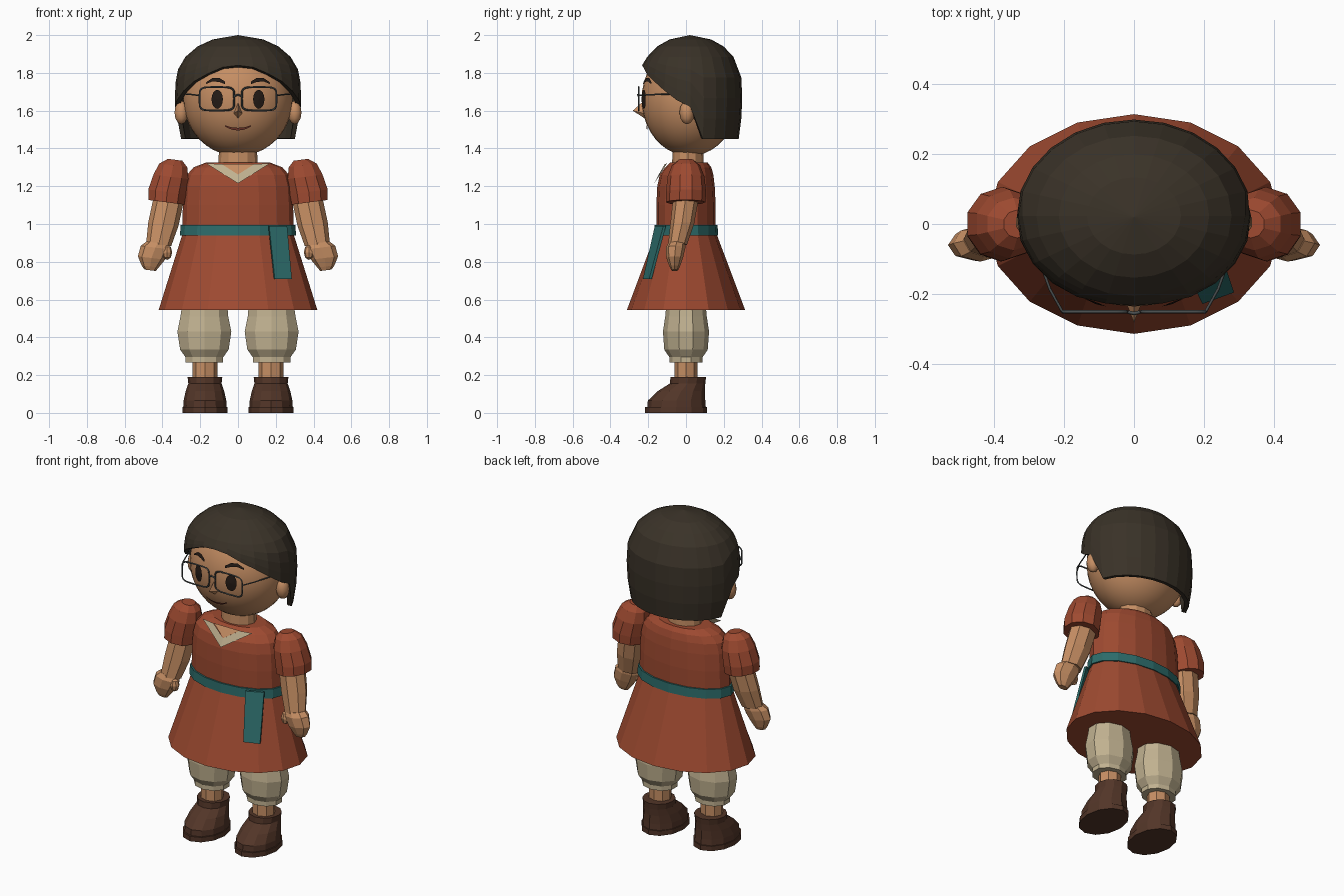
import bpy, bmesh, math
from mathutils import Vector

if "Cube" in bpy.data.objects:
    bpy.data.objects.remove(bpy.data.objects["Cube"])


def material(name, *rgb):
    m = bpy.data.materials.new(name)
    m.diffuse_color = (*rgb, 1)
    m.use_nodes = True
    m.node_tree.nodes["Principled BSDF"].inputs["Base Color"].default_value = m.diffuse_color
    return m


SKIN = material("skin", .56, .27, .125)
HAIR = material("dark_hair", .042, .032, .021)
RED = material("rust_cloth", .34, .068, .030)
TEAL = material("teal_cloth", .026, .150, .145)
CREAM = material("cream_cloth", .53, .44, .28)
BROWN = material("brown_leather", .085, .036, .021)
WIRE = material("grey_wire", .07, .08, .08)
DARK = material("eye_dark", .018, .011, .008)
LIP = material("lip", .25, .055, .035)


def make(name, verts, faces, mat, recalc=True, smooth=False):
    me = bpy.data.meshes.new(name)
    me.from_pydata(verts, [], faces)
    if recalc:
        bm = bmesh.new()
        bm.from_mesh(me)
        bmesh.ops.recalc_face_normals(bm, faces=bm.faces)
        bm.to_mesh(me)
        bm.free()
    me.materials.append(mat)
    ob = bpy.data.objects.new(name, me)
    bpy.context.collection.objects.link(ob)
    if smooth:
        bpy.ops.object.select_all(action='DESELECT')
        ob.select_set(True)
        bpy.context.view_layer.objects.active = ob
        bpy.ops.object.shade_smooth_by_angle(angle=math.radians(40))
    return ob


def loft(name, rings, n, mat, side=1, tilt=0, smooth=False):
    """Closed stack of elliptical rings (cx, cy, z, rx, ry)."""
    v, f = [], []
    for cx, cy, z, rx, ry in rings:
        for i in range(n):
            a = math.tau * i / n
            dx = rx * math.sin(a)
            v.append((side * (cx + dx), cy - ry * math.cos(a), z + tilt * dx))
    for r in range(len(rings) - 1):
        for i in range(n):
            j = (i + 1) % n
            f.append((r * n + i, r * n + j, r * n + n + j, r * n + n + i))
    f += [tuple(range(n)), tuple(range(len(v) - n, len(v)))]
    return make(name, v, f, mat, smooth=smooth)


def ball(name, c, r, mat, seg=12, rows=8, smooth=True):
    rings = []
    for k in range(rows + 1):
        t = math.pi * (k / rows - .5)
        w = max(math.cos(t), .02)
        rings.append((c[0], c[1], c[2] + r[2] * math.sin(t), r[0] * w, r[1] * w))
    return loft(name, rings, seg, mat, smooth=smooth)


# Head, neck and ears
HC, HR = (0, .02, 1.66), (.29, .255, .30)
ball("head", HC, HR, SKIN, 32, 20)
loft("neck", [(0, .01, 1.28, .105, .085), (0, .01, 1.42, .1, .08)], 12, SKIN)


def on_face(x, z, lift=.01):
    k = 1 - (x / HR[0]) ** 2 - ((z - HC[2]) / HR[2]) ** 2
    return (x, HC[1] - HR[1] * math.sqrt(max(k, 0)) - lift, z)


def face_strip(name, pts, mat):
    """Ribbon on the face from (x, z, half height) points."""
    v = [on_face(x, z + s * h) for x, z, h in pts for s in (-1, 1)]
    f = [(2 * i, 2 * i + 2, 2 * i + 3, 2 * i + 1) for i in range(len(pts) - 1)]
    make(name, v, f, mat, recalc=False)


def wire(name, pts, closed=False, r=.005):
    cu = bpy.data.curves.new(name, 'CURVE')
    cu.dimensions = '3D'
    cu.bevel_depth = r
    cu.bevel_resolution = 0
    sp = cu.splines.new('POLY')
    sp.points.add(len(pts) - 1)
    for p, q in zip(sp.points, pts):
        p.co = (*q, 1)
    sp.use_cyclic_u = closed
    cu.materials.append(WIRE)
    ob = bpy.data.objects.new(name, cu)
    bpy.context.collection.objects.link(ob)
    bpy.ops.object.select_all(action='DESELECT')
    ob.select_set(True)
    bpy.context.view_layer.objects.active = ob
    bpy.ops.object.convert(target='MESH')


for s, tag in ((1, "left"), (-1, "right")):
    ball("ear_" + tag, (s * .30, .005, 1.59), (.038, .04, .062), SKIN, 10, 6)
    # Eyes and brows
    ring = [on_face(s * .11 + .03 * math.cos(math.tau * i / 16),
                    1.66 + .05 * math.sin(math.tau * i / 16)) for i in range(16)]
    make("eye_" + tag, ring + [on_face(s * .11, 1.66, .012)],
         [(i, (i + 1) % 16, 16) for i in range(16)], DARK, recalc=False)
    brow = [(.07, 1.748, .007), (.10, 1.763, .011), (.135, 1.764, .009), (.17, 1.745, .004)]
    face_strip("brow_" + tag, sorted((s * x, z, h) for x, z, h in brow), DARK)
    # Glasses lens frames and temples
    rim = []
    for i in range(20):
        c, d = math.cos(math.tau * i / 20), math.sin(math.tau * i / 20)
        rim.append((s * .112 + .092 * math.copysign(abs(c) ** .4, c), -.25,
                    1.663 + .062 * math.copysign(abs(d) ** .4, d)))
    wire("glasses_rim_" + tag, rim, True)
    wire("glasses_temple_" + tag, [(s * .204, -.25, 1.68), (s * .24, -.185, 1.685),
                                   (s * .30, -.02, 1.69)], r=.004)
wire("glasses_bridge", [(-.022, -.25, 1.675), (0, -.255, 1.685), (.022, -.25, 1.675)])
face_strip("mouth", [(-.07, 1.52, .003), (-.035, 1.506, .006), (0, 1.502, .007),
                     (.035, 1.506, .006), (.07, 1.52, .003)], LIP)
make("nose", [(-.024, -.22, 1.585), (.024, -.22, 1.585), (0, -.225, 1.65),
              (0, -.282, 1.60), (0, -.22, 1.56)],
     [(0, 3, 2), (3, 1, 2), (0, 4, 3), (4, 1, 3), (0, 2, 1), (0, 1, 4)], SKIN)

# Bobbed hair: shell whose lower edge changes around the head
EDGE = [1.84, 1.83, 1.795, 1.755, 1.705, 1.655, 1.62, 1.45]
PROFILE = [(1.45, .93), (1.55, .98), (1.66, 1), (1.78, .98), (1.84, .93), (1.885, .83)]


def hair_scale(z):
    for (a, p), (b, q) in zip(PROFILE, PROFILE[1:]):
        if z <= b:
            return p + (q - p) * (z - a) / (b - a)
    return PROFILE[-1][1]


N = 24
hv, hf = [(0, .02, 2.0)], []
for row in range(7):
    for i in range(N):
        a = math.tau * i / N
        low = EDGE[min(i, N - i, 7)]
        if row < 3:
            z, k = [(1.977, .40), (1.94, .64), (1.885, .83)][row]
        else:
            z = 1.885 + (low - 1.885) * (row - 2) / 4
            k = hair_scale(z)
        hv.append((.335 * k * math.sin(a), .023 - .275 * k * math.cos(a), z))
for i in range(N):
    j = (i + 1) % N
    hf.append((0, 1 + i, 1 + j))
    for r in range(6):
        u = 1 + r * N
        hf.append((u + i, u + N + i, u + N + j, u + j))
hair = make("hair", hv, hf, HAIR, recalc=False)
mod = hair.modifiers.new("thickness", 'SOLIDIFY')
mod.thickness, mod.offset = .025, -1

# Dress and belt
loft("bodice", [(0, 0, .95, .295, .157), (0, 0, 1.1, .292, .157), (0, 0, 1.2, .285, .152),
                (0, .003, 1.26, .27, .142), (0, .012, 1.30, .235, .122),
                (0, .015, 1.325, .17, .10)], 16, RED)
loft("skirt", [(0, 0, .545, .42, .313), (0, 0, .96, .29, .157)], 16, RED)
loft("belt", [(0, 0, .94, .307, .17), (0, 0, .995, .304, .167)], 16, TEAL)
tail = [(.165, -.165, .99), (.26, -.12, .99), (.285, -.195, .71), (.195, -.228, .71)]
make("belt_tail", tail + [(x - .005, y + .014, z) for x, y, z in tail],
     [(0, 1, 2, 3), (4, 5, 6, 7)] + [(i, (i + 1) % 4, 4 + (i + 1) % 4, 4 + i)
                                     for i in range(4)], TEAL)


# V collar with the skin inside it
def chest(x, z, lift=0):
    return (x, -(.165 - .5 * (z - 1.22)) * math.sqrt(1 - (x / .35) ** 2) - lift, z)


make("collar", [chest(*p) for p in ((-.168, 1.32), (0, 1.215), (.168, 1.32),
                                    (-.088, 1.318), (0, 1.262), (.088, 1.318))],
     [(0, 1, 4, 3), (1, 2, 5, 4)], CREAM, recalc=False)
make("neckline_skin", [chest(*p, -.003) for p in ((-.088, 1.318), (0, 1.262), (.088, 1.318))],
     [(0, 1, 2)], SKIN, recalc=False)

# Limbs
for s, tag in ((1, "left"), (-1, "right")):
    loft("sleeve_" + tag, [(.38, -.002, 1.115, .10, .105), (.375, 0, 1.17, .105, .106),
                           (.355, 0, 1.25, .097, .098), (.343, 0, 1.31, .078, .075),
                           (.333, 0, 1.34, .04, .04)], 10, RED, s, tilt=.13)
    loft("arm_" + tag, [(.365, 0, 1.14, .08, .068), (.395, -.02, 1.0, .08, .063),
                        (.42, -.045, .89, .066, .05)], 8, SKIN, s, tilt=.12)
    loft("hand_" + tag, [(.425, -.048, .90, .06, .045), (.437, -.055, .875, .078, .052),
                         (.458, -.06, .82, .072, .044), (.465, -.06, .775, .045, .028),
                         (.465, -.06, .755, .03, .018)], 8, SKIN, s, tilt=.12)
    ball("thumb_" + tag, (s * .375, -.075, .85), (.027, .025, .04), SKIN, 8, 4, False)
    loft("trousers_" + tag, [(.175, 0, .62, .12, .10), (.178, 0, .51, .133, .11),
                             (.178, 0, .43, .15, .122), (.178, 0, .335, .135, .115),
                             (.178, 0, .295, .105, .088), (.178, 0, .268, .105, .088)],
         10, CREAM, s)
    loft("ankle_" + tag, [(.175, 0, .15, .066, .06), (.175, 0, .29, .066, .06)], 8, SKIN, s)
    loft("shoe_" + tag, [(.175, -.05, .03, .115, .155), (.175, -.05, .065, .113, .152),
                         (.175, -.025, .115, .102, .125), (.175, .008, .155, .088, .094),
                         (.175, .012, .19, .092, .094)], 12, BROWN, s)
    loft("sole_" + tag, [(.175, -.052, 0, .12, .164), (.175, -.052, .03, .12, .164)],
         12, BROWN, s)
